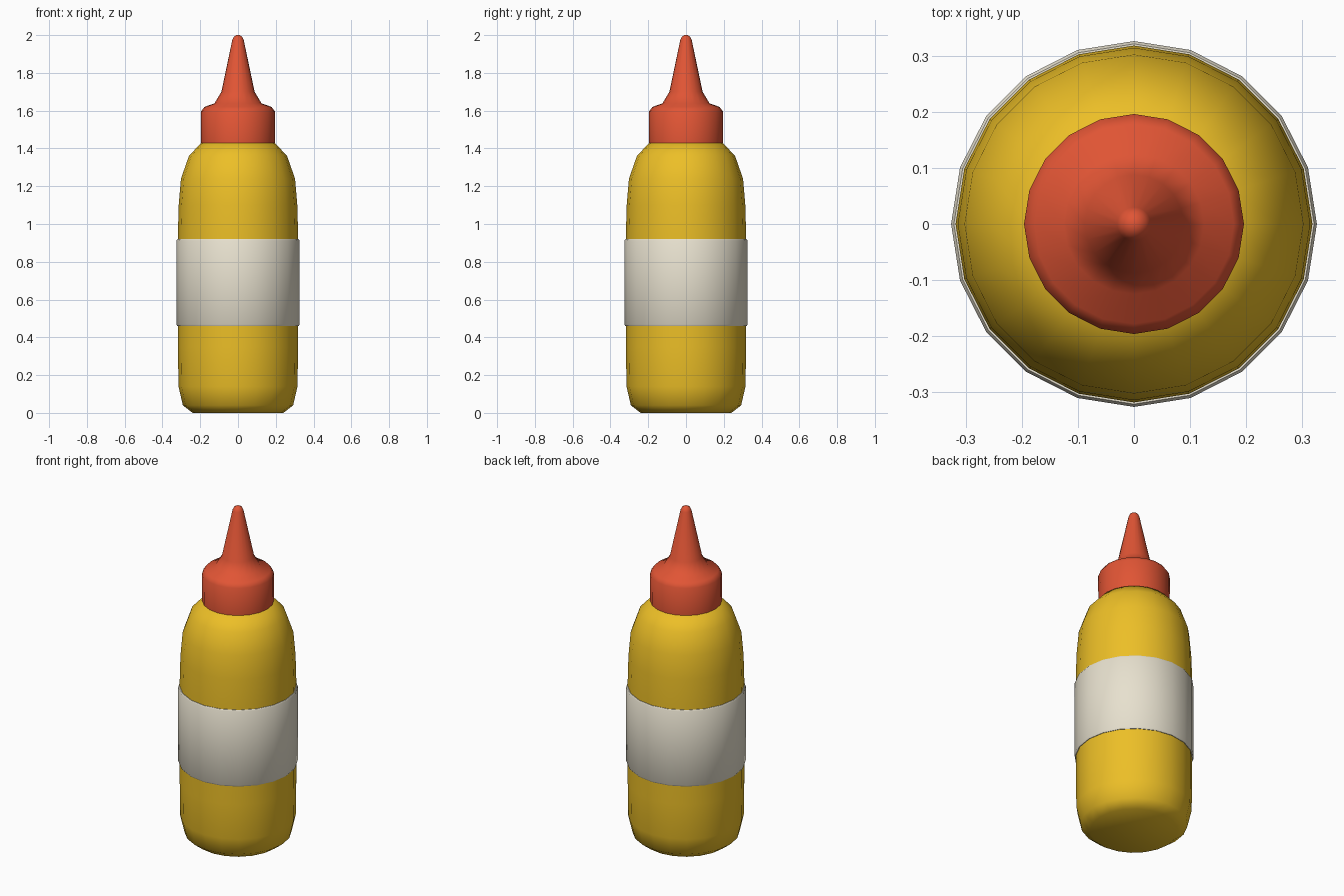
import bpy, bmesh, math

if "Cube" in bpy.data.objects:
    bpy.data.objects.remove(bpy.data.objects["Cube"])

SIDES = 20


def material(name, color):
    m = bpy.data.materials.new(name)
    m.diffuse_color = (*color, 1)
    m.use_nodes = True
    m.node_tree.nodes["Principled BSDF"].inputs["Base Color"].default_value = m.diffuse_color
    return m


def lathe(name, profile, mat, ring=False):
    """Revolve (radius, z) points; ring closes the profile, otherwise the ends are capped."""
    bm = bmesh.new()
    loops = [[bm.verts.new((r * math.cos(2 * math.pi * i / SIDES),
                            r * math.sin(2 * math.pi * i / SIDES), z))
              for i in range(SIDES)] for r, z in profile]
    pairs = list(zip(loops, loops[1:]))
    if ring:
        pairs.append((loops[-1], loops[0]))
    else:
        bm.faces.new(loops[0])
        bm.faces.new(loops[-1])
    for a, b in pairs:
        for i in range(SIDES):
            j = (i + 1) % SIDES
            bm.faces.new((a[i], a[j], b[j], b[i]))
    bmesh.ops.recalc_face_normals(bm, faces=bm.faces)
    mesh = bpy.data.meshes.new(name)
    bm.to_mesh(mesh)
    bm.free()
    mesh.materials.append(mat)
    ob = bpy.data.objects.new(name, mesh)
    bpy.context.collection.objects.link(ob)
    bpy.ops.object.select_all(action='DESELECT')
    ob.select_set(True)
    bpy.context.view_layer.objects.active = ob
    bpy.ops.object.shade_smooth_by_angle(angle=math.radians(50))
    return ob


yellow = material("yellow_plastic", (0.84, 0.52, 0.02))
red = material("red_plastic", (0.75, 0.09, 0.035))
cream = material("cream_paper", (0.8, 0.75, 0.62))

# Bottle body with rounded base and shoulders
lathe("bottle_body", [(0.24, 0), (0.292, 0.04), (0.315, 0.14), (0.318, 0.35),
                      (0.318, 0.95), (0.314, 1.1), (0.302, 1.24),
                      (0.26, 1.36), (0.19, 1.435)], yellow)

# Wrapped label band
lathe("label_band", [(0.312, 0.46), (0.321, 0.46), (0.326, 0.468),
                     (0.326, 0.912), (0.321, 0.92), (0.312, 0.92)], cream, ring=True)

# Screw cap flowing into the nozzle
lathe("cap_nozzle", [(0.195, 1.43), (0.196, 1.595), (0.178, 1.62), (0.125, 1.638),
                     (0.088, 1.70), (0.03, 1.975), (0.022, 1.992), (0.008, 2.0)], red)
